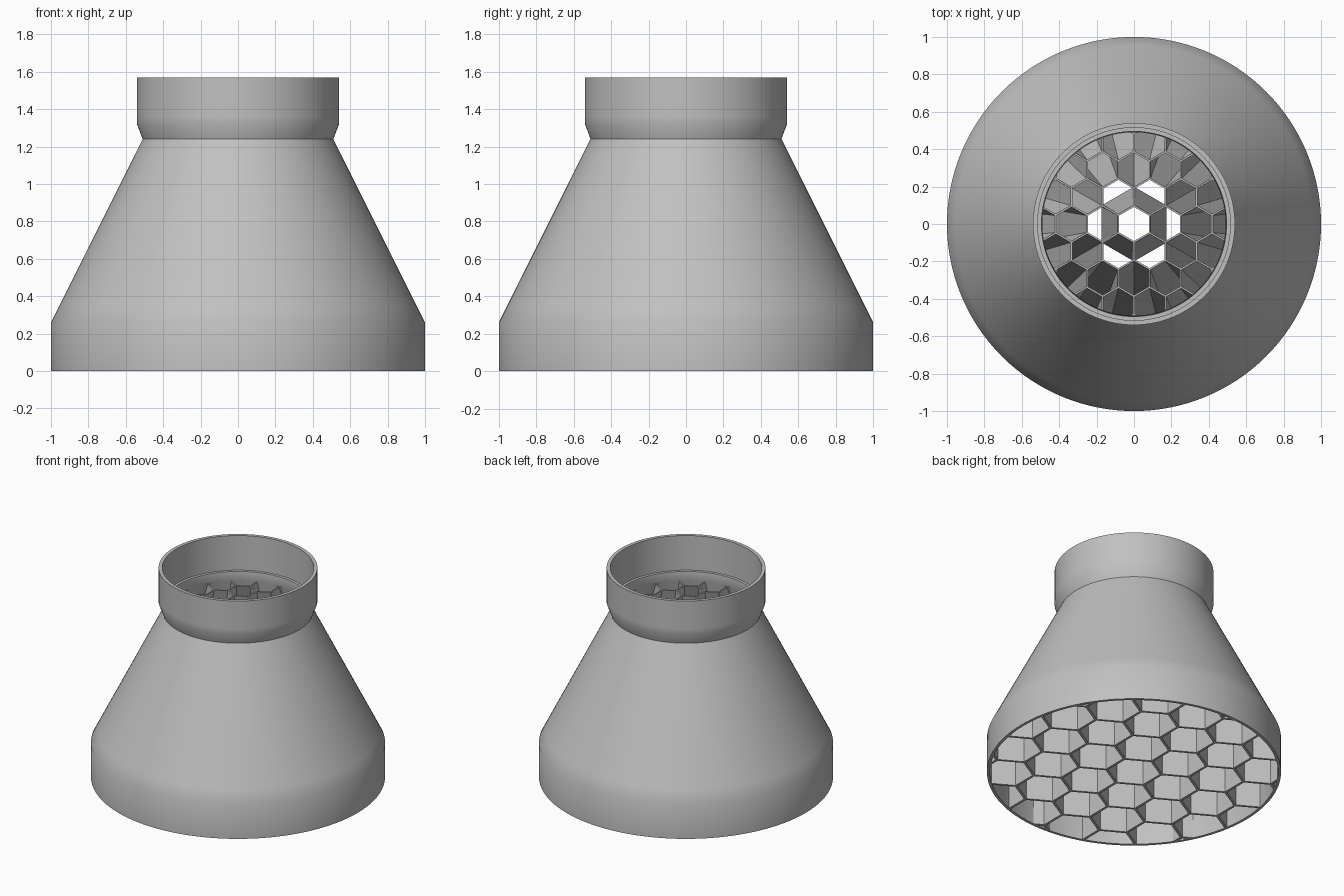
import bpy, bmesh, math
from mathutils import Vector

cube = bpy.data.objects.get("Cube")
if cube:
    bpy.data.objects.remove(cube)

GREY = (0.53, 0.53, 0.53, 1)
mat = bpy.data.materials.new("plain grey")
mat.use_nodes = True
mat.diffuse_color = GREY
mat.node_tree.nodes["Principled BSDF"].inputs["Base Color"].default_value = GREY


def make_object(name, bm):
    bmesh.ops.recalc_face_normals(bm, faces=bm.faces[:])
    mesh = bpy.data.meshes.new(name)
    bm.to_mesh(mesh)
    bm.free()
    mesh.materials.append(mat)
    obj = bpy.data.objects.new(name, mesh)
    bpy.context.collection.objects.link(obj)
    return obj


# Funnel shell: closed (radius, height) profile turned around z
SIDES = 128
NECK_Z, NECK_R, SKIRT_Z = 1.24, 0.51, 0.26
WALL = 0.02
profile = [
    (1, 0), (1, SKIRT_Z), (0.955, 0.35), (NECK_R, NECK_Z),
    (0.54, 1.32), (0.54, 1.36), (0.54, 1.57),
    (0.515, 1.57), (0.515, 1.31), (0.495, 1.31), (NECK_R - WALL, NECK_Z),
    (1 - WALL, SKIRT_Z), (1 - WALL, 0),
]
bm = bmesh.new()
rings = []
for r, z in profile:
    angles = [2 * math.pi * k / SIDES for k in range(SIDES)]
    rings.append([bm.verts.new((r * math.cos(a), r * math.sin(a), z)) for a in angles])
for i, ring in enumerate(rings):
    following = rings[(i + 1) % len(rings)]
    for k in range(SIDES):
        n = (k + 1) % SIDES
        bm.faces.new((ring[k], ring[n], following[n], following[k]))
shell = make_object("funnel_shell", bm)
bpy.context.view_layer.objects.active = shell
shell.select_set(True)
bpy.ops.object.shade_smooth_by_angle(angle=math.radians(32))

# Honeycomb: hexagonal cells that shrink with the cone
CELL = 0.3275
HALF = 0.009
CLIP = 0.988
corner_radius = CELL / math.sqrt(3)
levels = [(0, 1), (SKIRT_Z, 1), (NECK_Z, NECK_R)]


def clip_to_circle(a, b, radius):
    """Part of segment a-b inside the circle, or None."""
    d = b - a
    mid = a.dot(d) / d.length_squared
    root = mid * mid - (a.length_squared - radius * radius) / d.length_squared
    if root <= 0:
        return None
    t0 = max(0, -mid - math.sqrt(root))
    t1 = min(1, -mid + math.sqrt(root))
    return (a + d * t0, a + d * t1) if t1 - t0 > 0.01 else None


def add_wall(bm, a, b):
    """Thin plate along a-b, lofted through the cone levels."""
    along = (b - a).normalized()
    side = Vector((-along.y, along.x)) * HALF
    outline = [a + side, a - side, b - side, b + side]
    loops = [[bm.verts.new((p.x * s, p.y * s, z)) for p in outline] for z, s in levels]
    for low, high in zip(loops, loops[1:]):
        for k in range(4):
            n = (k + 1) % 4
            bm.faces.new((low[k], low[n], high[n], high[k]))
    bm.faces.new(loops[0])
    bm.faces.new(loops[-1])


bm = bmesh.new()
done = set()
for row in range(-4, 5):
    for col in range(-6, 7):
        centre = Vector(((col + row / 2) * CELL, row * CELL * math.sqrt(3) / 2))
        corners = [centre + corner_radius * Vector((math.sin(k * math.pi / 3),
                                                   math.cos(k * math.pi / 3)))
                   for k in range(6)]
        for k in range(6):
            a, b = corners[k], corners[(k + 1) % 6]
            middle = (a + b) / 2
            key = (round(middle.x * 100), round(middle.y * 100))
            if key in done:
                continue
            done.add(key)
            part = clip_to_circle(a, b, CLIP)
            if part:
                add_wall(bm, *part)
make_object("honeycomb_grid", bm)
